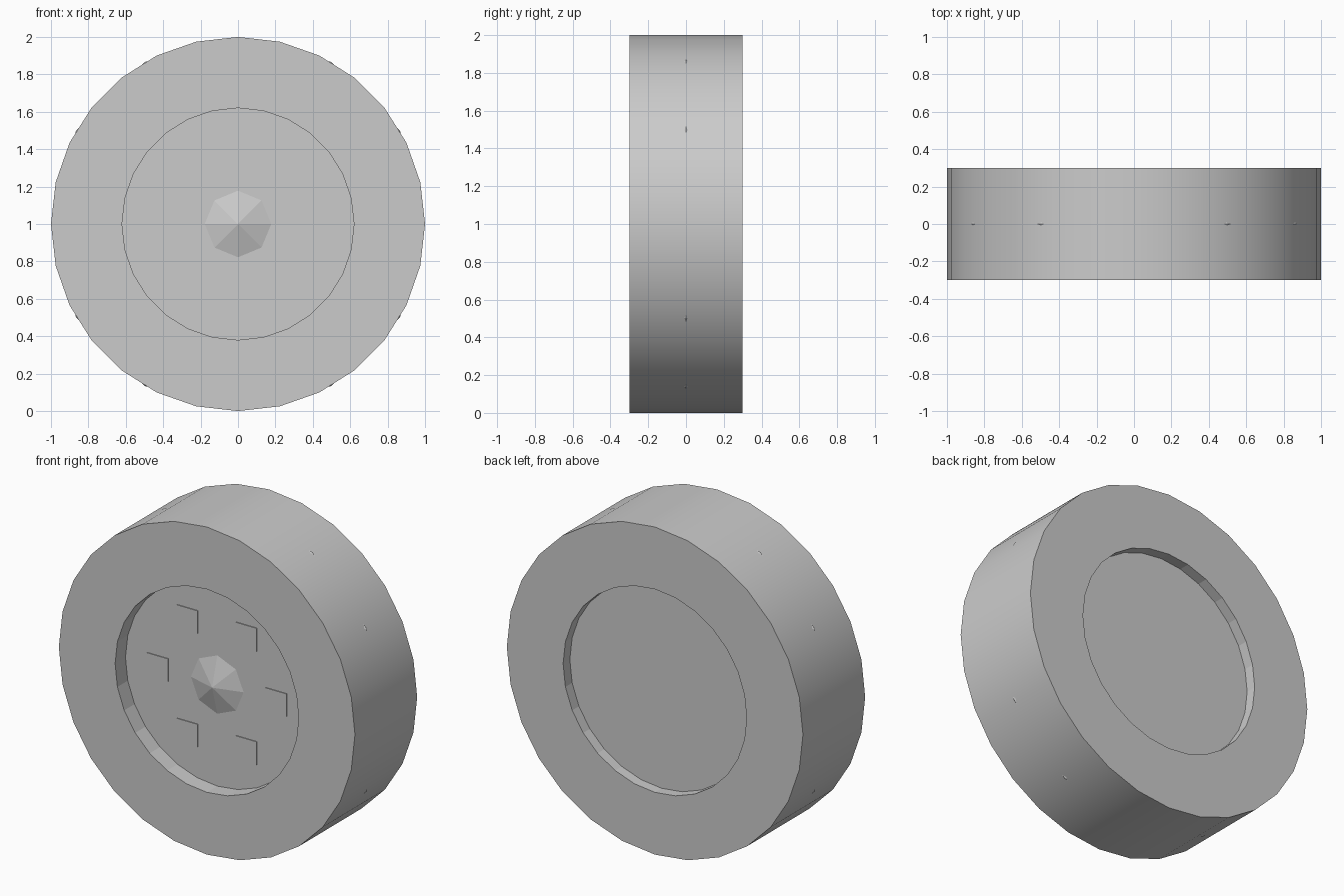
import bpy, bmesh
from math import sin, cos, pi, radians

if "Cube" in bpy.data.objects:
    bpy.data.objects.remove(bpy.data.objects["Cube"])

SIDES = 28
CZ = 1.0  # axle height


def make(name, bm, smooth=False):
    bmesh.ops.recalc_face_normals(bm, faces=bm.faces)
    me = bpy.data.meshes.new(name)
    bm.to_mesh(me)
    bm.free()
    ob = bpy.data.objects.new(name, me)
    bpy.context.collection.objects.link(ob)
    if smooth:
        bpy.ops.object.select_all(action='DESELECT')
        ob.select_set(True)
        bpy.context.view_layer.objects.active = ob
        bpy.ops.object.shade_smooth_by_angle(angle=radians(30))
    return ob


def lathe(bm, profile, sides, closed):
    """Spin (radius, y) points around the axle; radius 0 gives a pole."""
    rings = []
    for r, y in profile:
        n = 1 if r == 0 else sides
        rings.append([bm.verts.new((r * cos(2 * pi * i / sides), y,
                                    CZ + r * sin(2 * pi * i / sides)))
                      for i in range(n)])
    pairs = list(zip(rings, rings[1:]))
    if closed:
        pairs.append((rings[-1], rings[0]))
    for a, b in pairs:
        for i in range(sides):
            j = (i + 1) % sides
            vs = [a[i % len(a)], a[j % len(a)], b[j % len(b)], b[i % len(b)]]
            bm.faces.new(list(dict.fromkeys(vs)))


# Tyre: square-section ring with smooth tread and faceted inner wall
bm = bmesh.new()
lathe(bm, [(0.62, -0.3), (1, -0.3), (1, 0.3), (0.62, 0.3)], SIDES, True)
tyre = make("tyre", bm, True)
for p in tyre.data.polygons:
    c = p.center
    if (c.x ** 2 + (c.z - CZ) ** 2) < 0.63 ** 2:
        p.use_smooth = False

# Inner tube: coarse ring whose corners just break through the tread
bm = bmesh.new()
lathe(bm, [(0.82 + 0.18 * cos(k * pi / 3), 0.18 * sin(k * pi / 3))
           for k in range(6)], 12, True)
make("inner_tube", bm)

# Hub plate, recessed on both sides
bm = bmesh.new()
lathe(bm, [(0, -0.2), (0.63, -0.2), (0.63, 0.235), (0, 0.235)], SIDES, False)
make("hub_plate", bm)

# Faceted hub cap
bm = bmesh.new()
lathe(bm, [(0, -0.25), (0.178, -0.2), (0.178, -0.15), (0, -0.15)], 8, False)
make("hub_cap", bm)

# Six square wheel nuts
for k in range(6):
    bm = bmesh.new()
    bmesh.ops.create_cube(bm, size=0.14)
    bmesh.ops.translate(bm, verts=bm.verts,
                        vec=(0.4 * cos(k * pi / 3), -0.135,
                             CZ + 0.4 * sin(k * pi / 3)))
    make(f"wheel_nut_{k + 1}", bm)
